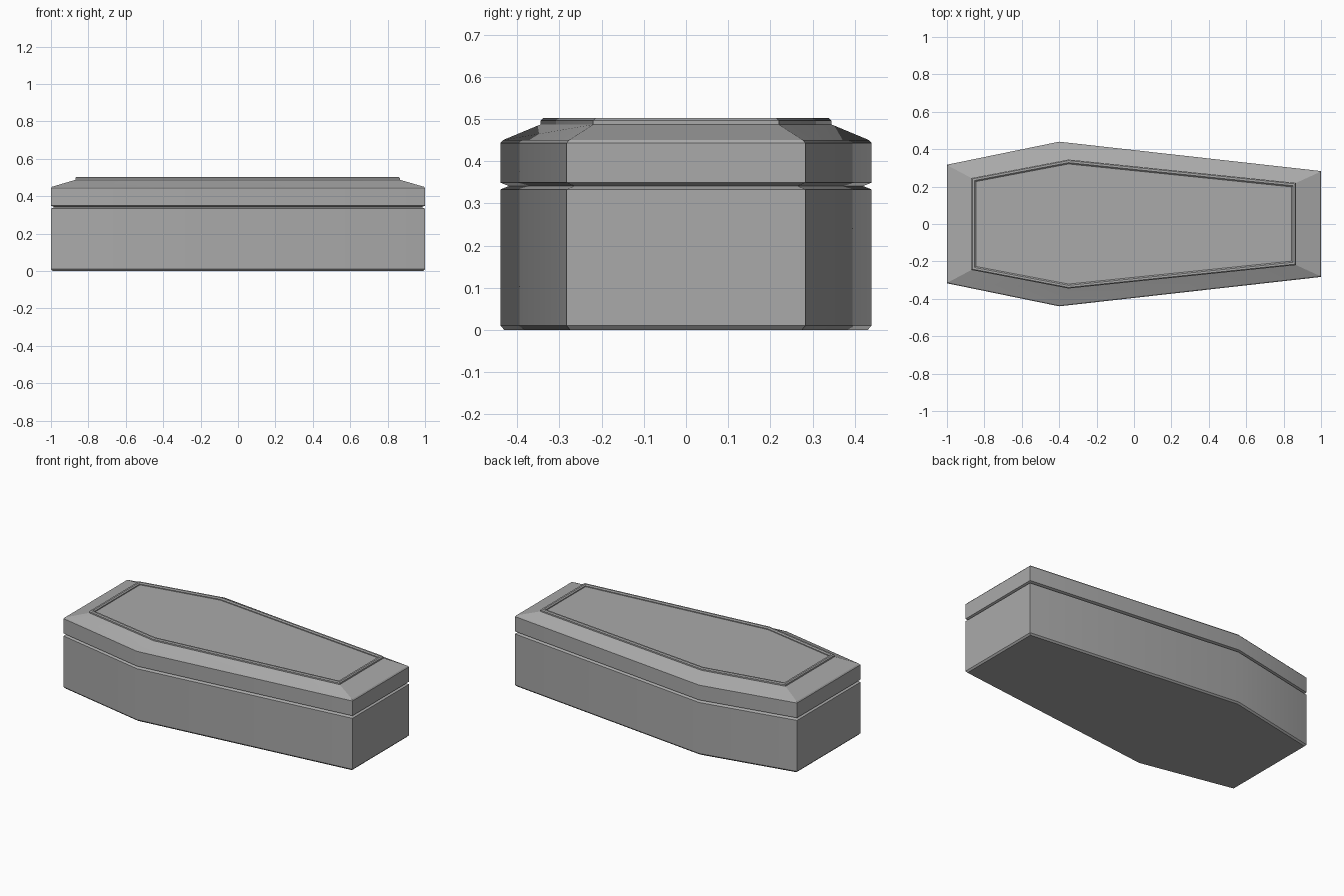
import bpy, bmesh, math

cube = bpy.data.objects.get("Cube")
if cube:
    bpy.data.objects.remove(cube)

stone = bpy.data.materials.new("plain grey")
stone.use_nodes = True
GREY = (0.4, 0.4, 0.4, 1)
stone.diffuse_color = GREY
stone.node_tree.nodes["Principled BSDF"].inputs["Base Color"].default_value = GREY

# Half outlines: head end, shoulder, foot end as (x, half width)
BODY = [(-1, 0.317), (-0.4, 0.44), (1, 0.283)]
PANEL = [(-0.87, 0.246), (-0.35, 0.345), (0.867, 0.22)]


def ring(outline, inset, z):
    """Six-cornered outline, drawn in by inset, at height z."""
    (hx, hy), (sx, sy), (fx, fy) = outline
    half = [(hx + inset, hy - inset * 0.8), (sx, sy - inset), (fx - inset, fy - inset * 0.9)]
    return [(x, -y, z) for x, y in half] + [(x, y, z) for x, y in reversed(half)]


def loft(name, levels):
    """Closed solid through stacked rings, capped at both ends."""
    bm = bmesh.new()
    rings = [[bm.verts.new(p) for p in ring(*level)] for level in levels]
    bm.faces.new(list(reversed(rings[0])))
    for low, high in zip(rings, rings[1:]):
        for i in range(6):
            j = (i + 1) % 6
            bm.faces.new((low[i], low[j], high[j], high[i]))
    bm.faces.new(rings[-1])
    mesh = bpy.data.meshes.new(name)
    bm.to_mesh(mesh)
    bm.free()
    mesh.materials.append(stone)
    obj = bpy.data.objects.new(name, mesh)
    bpy.context.collection.objects.link(obj)
    bpy.ops.object.select_all(action="DESELECT")
    obj.select_set(True)
    bpy.context.view_layer.objects.active = obj
    bpy.ops.object.shade_smooth_by_angle(angle=math.radians(20))


# Box with chamfered bottom and top edges
loft("box", [
    (BODY, 0.009, 0), (BODY, 0, 0.01),
    (BODY, 0, 0.333), (BODY, 0.02, 0.341),
])

# Lid: chamfered rim, sloping shoulders, raised border and sunken panel
loft("lid", [
    (BODY, 0.02, 0.341), (BODY, 0, 0.349),
    (BODY, 0, 0.443), (BODY, 0.006, 0.45),
    (PANEL, 0, 0.487), (PANEL, 0, 0.496), (PANEL, 0.006, 0.502),
    (PANEL, 0.017, 0.502), (PANEL, 0.024, 0.496), (PANEL, 0.024, 0.49),
])
